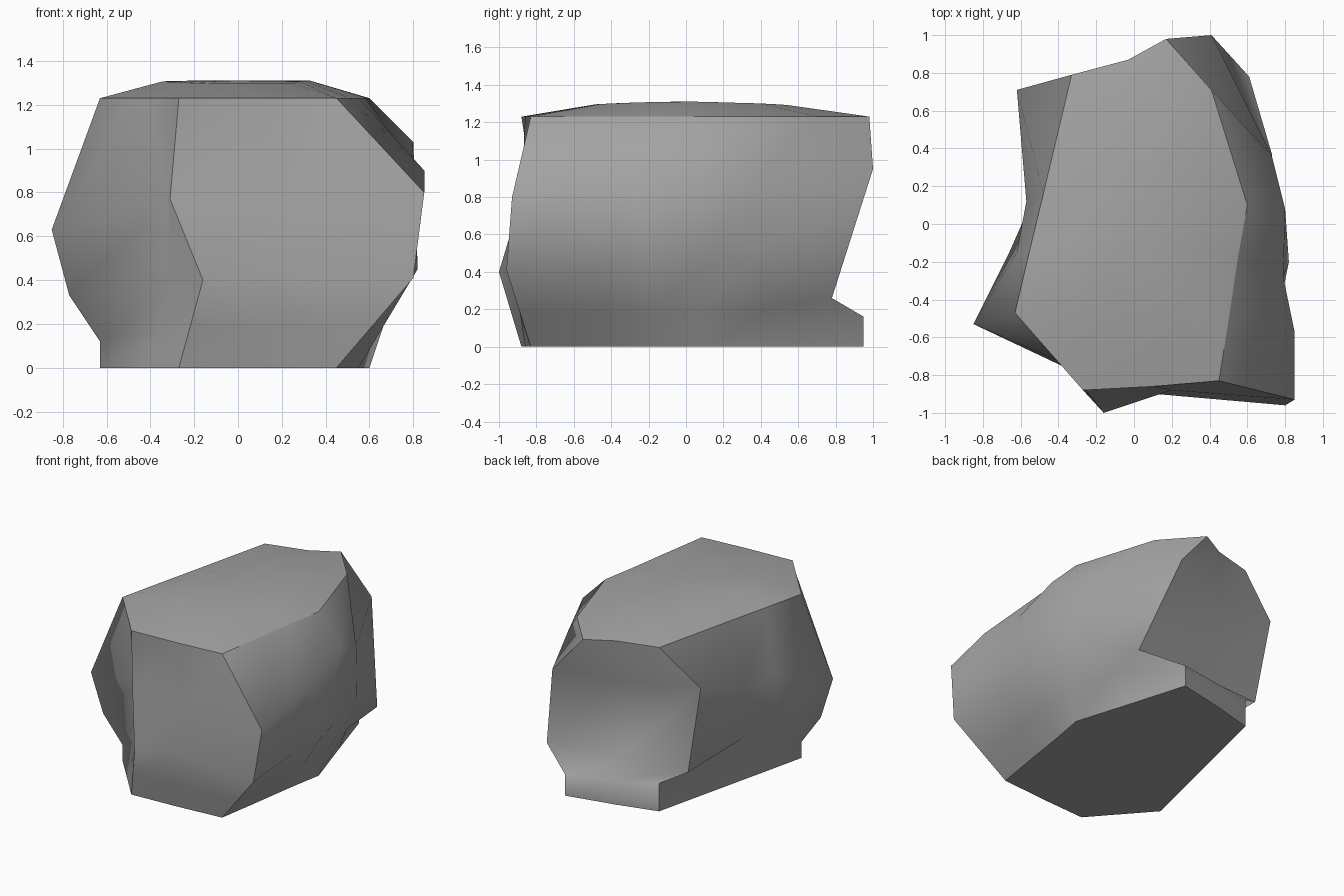
import bpy
import bmesh
from mathutils import Vector

default_cube = bpy.data.objects.get("Cube")
if default_cube:
    bpy.data.objects.remove(default_cube, do_unlink=True)

TOP_HEIGHT = 1.23
CROWN_HEIGHT = 1.31
BULGE_LEVEL = 2
RIM_LEVEL = 4

# Each column runs up the boulder: rim position, low bulge, high bulge
columns = {
    "front_right": ((-.63, -.47), (-.77, -.5, .33), (-.85, -.53, .63)),
    "front_crease": ((-.41, -.72), (-.32, -.76, .34), (-.32, -.78, .77)),
    "front_nose": ((-.27, -.88), (-.16, -1, .4), (-.31, -.81, .77)),
    "front_middle": ((.1, -.86), (.06, -.895, .41), (.2, -.88, .8)),
    "front_left": ((.45, -.83), (.8, -.96, .41), (.85, -.93, .8)),
    "left_front": ((.51, -.45), (.77, -.45, .42), (.85, -.57, .9)),
    "left_valley": ((.55, -.18), (.82, -.2, .45), (.79, -.28, .92)),
    "left_middle": ((.6, .1), (.75, .1, .45), (.8, .08, 1.03)),
    "left_back": ((.41, .71), (.73, .37, .47), (.73, .36, .9)),
    "back_left": ((.17, .98), (.61, .78, .26), (.41, 1, .95)),
    "back_middle": ((-.03, .87), (.05, .74, .28), (-.1, .82, .92)),
    "back_right": ((-.33, .79), (-.5, .69, .3), (-.62, .71, .97)),
    "right_middle": ((-.48, .16), (-.55, .1, .35), (-.57, .12, .7)),
    "right_hollow": ((-.555, -.15), (-.66, -.15, .38), (-.62, -.15, .75)),
}

# Columns whose base differs from the rim, and those with an upright foot
base_positions = {"left_back": (.47, .52), "back_left": (.34, .95)}
foot_heights = {
    "front_right": .12,
    "back_left": .16,
    "back_middle": .18,
    "back_right": .21,
    "right_middle": .15,
    "right_hollow": .13,
}

# Columns that form crisp chipped edges, and those joined by leaning ridges
crisp_columns = ("front_nose", "front_left", "back_left", "back_right")
leaning_columns = ("front_left", "left_front", "left_valley")


def column_points(name):
    """Return the points of one column, from the ground to the crown."""
    rim, low, high = columns[name]
    ground = Vector((*base_positions.get(name, rim), 0))
    low = Vector(low)
    if name in foot_heights:
        foot = ground + Vector((0, 0, foot_heights[name]))
    else:
        foot = ground.lerp(low, .45)
    edge = Vector((*rim, TOP_HEIGHT))
    crown = Vector((rim[0] * .55, rim[1] * .55, CROWN_HEIGHT))
    crown.z -= crown.y ** 2 * .06
    return [ground, foot, low, Vector(high), edge, crown]


def make_material(name, color):
    material = bpy.data.materials.new(name)
    material.use_nodes = True
    material.diffuse_color = color
    shader = material.node_tree.nodes["Principled BSDF"]
    shader.inputs["Base Color"].default_value = color
    shader.inputs["Roughness"].default_value = .9
    return material


def build_boulder():
    bm = bmesh.new()
    grid = {name: [bm.verts.new(point) for point in column_points(name)]
            for name in columns}
    rows = list(grid.values())
    neighbours = list(zip(grid, rows, rows[1:] + rows[:1]))

    # Sides and sloping rim, bridged column to column
    for name, column, following in neighbours:
        for level in range(len(column) - 1):
            start, end = column[level], following[level]
            end_up, start_up = following[level + 1], column[level + 1]
            if level == BULGE_LEVEL and name in leaning_columns:
                bm.faces.new((start, end, end_up))
                bm.faces.new((start, end_up, start_up))
            else:
                bm.faces.new((start, end, end_up, start_up))

    # Flat underside and gently domed crown
    bm.faces.new([column[0] for column in reversed(rows)])
    apex = bm.verts.new((0, -.05, CROWN_HEIGHT))
    for name, column, following in neighbours:
        bm.faces.new((column[-1], following[-1], apex))
    bmesh.ops.recalc_face_normals(bm, faces=bm.faces[:])

    # Smooth weathered faces, crisp along the ground, rim and chipped columns
    for face in bm.faces:
        face.smooth = True
    for name, column, following in neighbours:
        for level in (0, RIM_LEVEL):
            bm.edges.get((column[level], following[level])).smooth = False
        if name in crisp_columns:
            for lower, upper in zip(column[:RIM_LEVEL], column[1:]):
                bm.edges.get((lower, upper)).smooth = False

    mesh = bpy.data.meshes.new("boulder")
    bm.to_mesh(mesh)
    bm.free()
    boulder = bpy.data.objects.new("boulder", mesh)
    bpy.context.collection.objects.link(boulder)
    return boulder


boulder = build_boulder()
boulder.data.materials.append(make_material("stone_grey", (.37, .37, .37, 1)))
